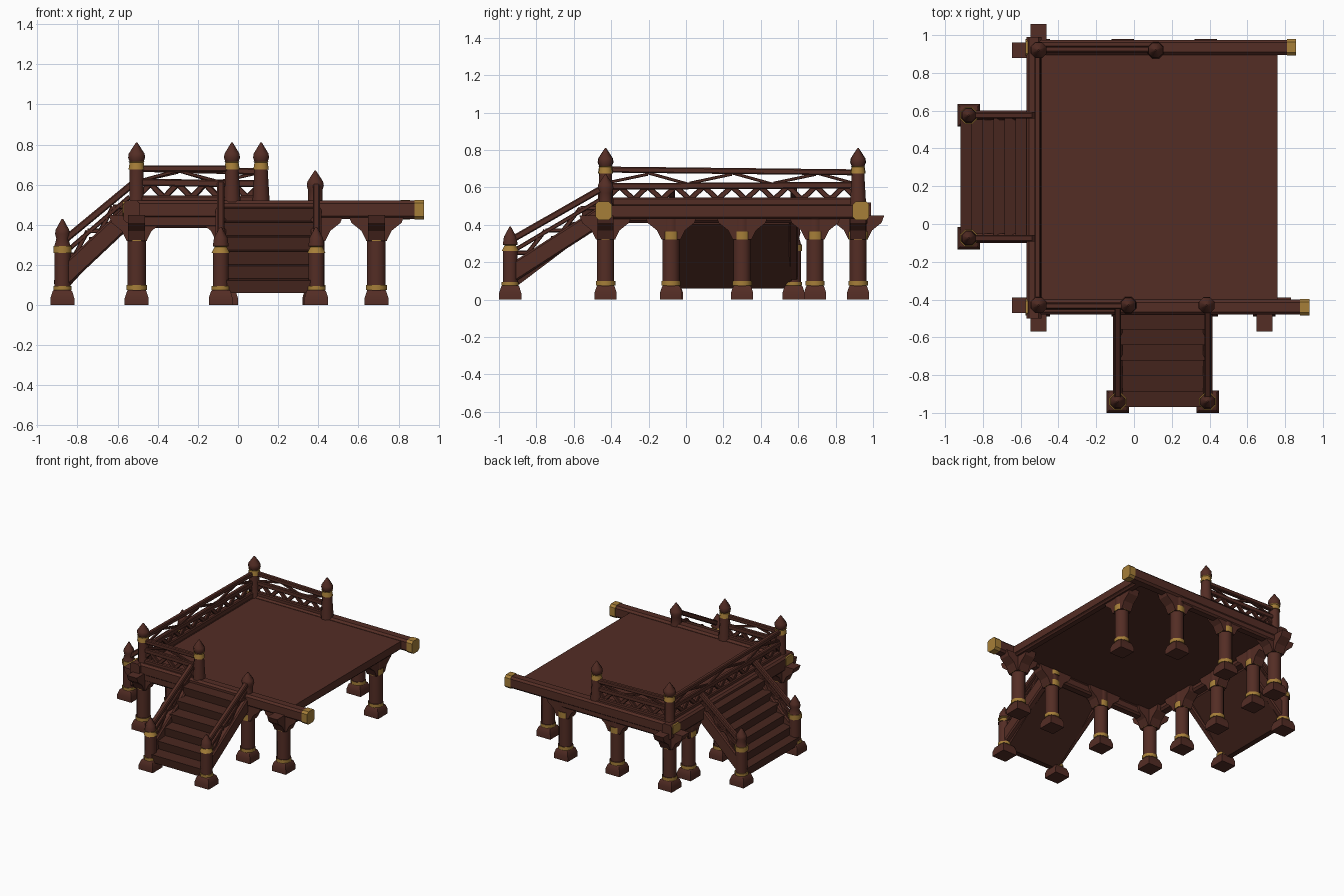
import bpy, bmesh, math
from mathutils import Vector

if "Cube" in bpy.data.objects:
    bpy.data.objects.remove(bpy.data.objects["Cube"])


def material(name, c):
    m = bpy.data.materials.new(name)
    m.diffuse_color = (*c, 1)
    m.use_nodes = True
    m.node_tree.nodes["Principled BSDF"].inputs["Base Color"].default_value = m.diffuse_color
    return m


WOOD = material("reddish brown wood", (0.088, 0.026, 0.018))
DARK = material("dark brown wood", (0.062, 0.019, 0.013))
GOLD = material("old gold", (0.38, 0.21, 0.04))


def finish(name, bm, mats, smooth=None):
    bmesh.ops.recalc_face_normals(bm, faces=bm.faces)
    me = bpy.data.meshes.new(name)
    bm.to_mesh(me)
    bm.free()
    for m in mats:
        me.materials.append(m)
    if smooth:
        me.shade_smooth()
        me.set_sharp_from_angle(angle=math.radians(smooth))
    ob = bpy.data.objects.new(name, me)
    bpy.context.collection.objects.link(ob)
    return ob


def bar(name, p, q, w, h, mat=WOOD):
    """Rectangular beam between two points, slightly chamfered."""
    p, q = Vector(p), Vector(q)
    d = (q - p).normalized()
    side = Vector((0, 0, 1)).cross(d)
    side = side.normalized() if side.length > 1e-4 else Vector((1, 0, 0))
    up = d.cross(side)
    bm = bmesh.new()
    c = min(w, h) * 0.18
    prof = [(w/2, h/2-c), (w/2-c, h/2), (c-w/2, h/2), (-w/2, h/2-c),
            (-w/2, c-h/2), (c-w/2, -h/2), (w/2-c, -h/2), (w/2, c-h/2)]
    rings = [[bm.verts.new(o + side*a + up*b) for a, b in prof] for o in (p, q)]
    for i in range(8):
        j = (i + 1) % 8
        bm.faces.new((rings[0][i], rings[0][j], rings[1][j], rings[1][i]))
    for r in rings:
        bm.faces.new(r)
    return finish(name, bm, [mat])


def prism(name, prof, place, v0, v1, mat=WOOD):
    """Extrude a (u, z) outline from v0 to v1; place maps (u, v, z) to space."""
    bm = bmesh.new()
    a = [bm.verts.new(place(u, v0, z)) for u, z in prof]
    b = [bm.verts.new(place(u, v1, z)) for u, z in prof]
    for i in range(len(prof)):
        j = (i + 1) % len(prof)
        bm.faces.new((a[i], a[j], b[j], b[i]))
    bm.faces.new(a)
    bm.faces.new(b)
    return finish(name, bm, [mat])


def lathe(name, x, y, prof, sides, bands=()):
    """Turned column; faces inside the height bands are gold."""
    bm = bmesh.new()
    rings = []
    for r, z in prof:
        rings.append([bm.verts.new((x + r*math.cos(t), y + r*math.sin(t), z))
                      for t in [(i + 0.5)*math.tau/sides for i in range(sides)]])
    for lo, hi in zip(rings, rings[1:]):
        mid = (lo[0].co.z + hi[0].co.z) / 2
        for i in range(sides):
            j = (i + 1) % sides
            f = bm.faces.new((lo[i], lo[j], hi[j], hi[i]))
            f.material_index = int(any(b0 < mid < b1 for b0, b1 in bands))
    bm.faces.new(rings[0])
    bm.faces.new(rings[-1])
    return finish(name, bm, [WOOD, GOLD], 50)


def post(name, x, y, top, r=0.05, bands=(), pointed=True, base=0.0):
    """Post with square foot, gold bands and optional pointed head."""
    if base == 0:
        lathe(name + "_foot", x, y, [(0.084, 0), (0.084, 0.035), (0.068, 0.07), (0.06, 0.075)], 4)
    shoulder = min(0.45, top - 0.13)
    prof = [(r, base)]
    for lo, hi in bands:
        k = r if lo < 0.5 else r * 0.76
        prof += [(k, lo), (k + 0.006, lo), (k + 0.006, hi), (k, hi)]
    if pointed:
        if top > 0.5 and base == 0:
            prof += [(r, shoulder), (r * 0.76, 0.52)]
        prof += [(r*0.76, top-0.10), (r*0.92, top-0.075), (r*0.85, top-0.055), (0.004, top)]
    else:
        prof += [(r, top)]
    prof.sort(key=lambda p: p[1])
    lathe(name, x, y, prof, 8, bands)


def bracket(name, x, y, along):
    """Flared support head under a beam."""
    prof = [(-0.05, 0.32), (0.05, 0.32), (0.075, 0.37), (0.125, 0.41), (0.14, 0.45),
            (-0.14, 0.45), (-0.125, 0.41), (-0.075, 0.37)]
    put = (lambda u, v, z: (x+u, y+v, z)) if along == 'x' else (lambda u, v, z: (x+v, y+u, z))
    prism(name, prof, put, -0.042, 0.042)


# Deck and the beams round it
bar("deck", (-0.52, 0.24, 0.475), (0.76, 0.24, 0.475), 1.36, 0.055)
bar("front_beam", (-0.55, -0.44, 0.475), (0.88, -0.44, 0.475), 0.08, 0.09)
bar("back_beam", (-0.55, 0.935, 0.475), (0.81, 0.935, 0.475), 0.08, 0.09)
bar("left_beam", (-0.53, -0.50, 0.465), (-0.53, 0.99, 0.465), 0.08, 0.11)
bar("right_beam", (0.725, -0.44, 0.465), (0.725, 0.93, 0.465), 0.06, 0.07)
bar("front_lower_beam", (-0.5, -0.44, 0.43), (0.38, -0.44, 0.43), 0.07, 0.09)
bar("back_lower_beam", (-0.5, 0.935, 0.43), (0.38, 0.935, 0.43), 0.07, 0.07)
for n, y, x1 in (("front", -0.44, 0.88), ("back", 0.935, 0.81)):
    bar(n + "_beam_right_cap", (x1, y, 0.475), (x1 + 0.048, y, 0.475), 0.088, 0.098, GOLD)
    bar(n + "_beam_left_cap", (-0.575, y, 0.48), (-0.50, y, 0.48), 0.09, 0.07, GOLD)

# Posts: low ones carry the deck, tall ones rise through it
LOW = [(0.075, 0.10), (0.32, 0.365)]
TALL = LOW + [(0.675, 0.715)]
post("front_left_post", -0.505, -0.43, 0.81, bands=TALL)
post("back_left_post", -0.505, 0.92, 0.81, bands=TALL)
post("stair_right_newel", 0.385, -0.43, 0.67, bands=LOW + [(0.41, 0.44)])
post("front_middle_post", -0.06, -0.43, 0.45, bands=LOW, pointed=False)
post("stair_left_newel", -0.03, -0.43, 0.81, r=0.047, bands=[(0.675, 0.715)], base=0.501)
post("back_rail_end_post", 0.115, 0.92, 0.81, r=0.047, bands=[(0.675, 0.715)], base=0.501)
supports = [(0.69, -0.43, 'x'), (0.69, 0.69, 'y'), (0.38, 0.92, 'x'), (-0.06, 0.92, 'x'),
            (-0.505, -0.08, 'y'), (-0.505, 0.30, 'y'), (-0.505, 0.69, 'y')]
for i, (x, y, a) in enumerate(supports):
    post(f"support_post_{i}", x, y, 0.45, bands=LOW, pointed=False)
    bracket(f"support_bracket_{i}", x, y, a)
for i, (x, y, a) in enumerate([(-0.505, -0.43, 'x'), (-0.505, -0.43, 'y'), (-0.505, 0.92, 'x'),
                               (-0.505, 0.92, 'y'), (-0.06, -0.43, 'x'), (0.385, -0.43, 'x'),
                               (0.69, -0.43, 'y')]):
    bracket(f"tall_post_bracket_{i}", x, y, a)


def railing(name, p, q, drop, n):
    """Two rails over a zigzag lattice."""
    p, q = Vector((*p, 0)), Vector((*q, 0))

    def at(t, z):
        return p.lerp(q, t) + Vector((0, 0, z))
    bar(name + "_top_rail", at(0, 0.68), at(1, 0.68 - drop), 0.032, 0.032)
    bar(name + "_middle_rail", at(0, 0.612), at(1, 0.605), 0.03, 0.035)
    bar(name + "_bottom_rail", at(0, 0.52), at(1, 0.52), 0.035, 0.05)
    for i in range(n):
        z0, z1 = (0.535, 0.605) if i % 2 == 0 else (0.605, 0.535)
        bar(f"{name}_lattice_{i}", at(i/n, z0), at((i+1)/n, z1), 0.02, 0.028)
    for i in range(n // 3):
        z0, z1 = (0.615, 0.67) if i % 2 == 0 else (0.67, 0.615)
        bar(f"{name}_brace_{i}", at(3*i/n, z0), at(3*(i+1)/n, z1 - drop/2), 0.016, 0.016)


railing("left_railing", (-0.51, 0.92), (-0.51, -0.43), -0.015, 18)
railing("front_railing", (-0.505, -0.435), (-0.03, -0.435), 0, 7)
railing("back_railing", (-0.505, 0.925), (0.115, 0.925), 0.015, 9)


def stairs(name, place, run, half, post_top, out):
    """Flight of steps with stringers, handrails and two foot posts."""
    n = 6
    prof = []
    for i in range(n):
        z = 0.49 - 0.43 * i / n
        prof += [(run*i/n, z), (run*(i+1)/n + 0.008, z - 0.008)]
    prof += [(run, 0.06), (run - 0.04, 0.06), (0, 0.40)]
    prism(name + "_steps", prof, place, -half + 0.01, half - 0.01, DARK)
    for s, v in (("a", -half), ("b", half)):
        bar(f"{name}_stringer_{s}", place(out, v, 0.135), place(-0.02, v, 0.45), 0.05, 0.095)
        bar(f"{name}_handrail_{s}", place(out, v, 0.315), place(-0.03, v, 0.60), 0.035, 0.035)
        bar(f"{name}_middle_rail_{s}", place(out, v, 0.25), place(-0.02, v, 0.54), 0.022, 0.022)
        for k in range(5):  # slanted lattice under the handrail
            t0, t1 = k / 5, (k + 1) / 5
            a, b = (0.19, 0.25) if k % 2 else (0.25, 0.19)
            bar(f"{name}_lattice_{s}{k}", place(out*(1-t0), v, a + 0.30*t0),
                place(out*(1-t1), v, b + 0.30*t1), 0.02, 0.022)
        x, y, _ = place(out, v, 0)
        post(f"{name}_foot_post_{s}", x, y, post_top, r=0.043,
             bands=[(0.075, 0.095), (0.26, 0.295)])


# Front and left flights
stairs("front_stairs", lambda u, v, z: (0.152 + v, -0.47 - u, z), 0.49, 0.238, 0.39, 0.47)
stairs("left_stairs", lambda u, v, z: (-0.56 - u, 0.25 + v, z), 0.35, 0.325, 0.43, 0.315)
